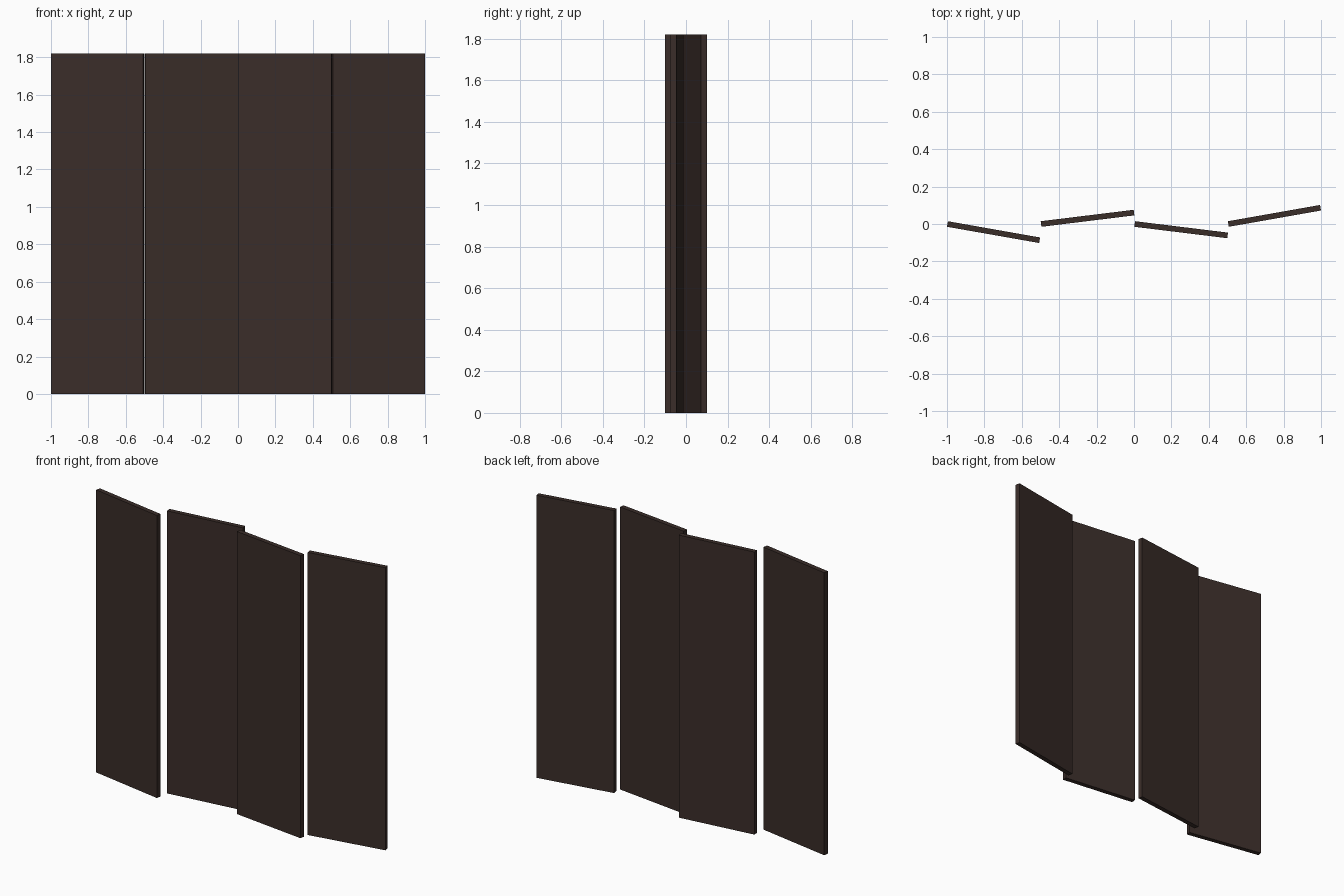
import bpy
from math import radians
from mathutils import Matrix

if "Cube" in bpy.data.objects:
    bpy.data.objects.remove(bpy.data.objects["Cube"])

WIDTH, THICK, HEIGHT = 0.5006, 0.03, 1.82
START = -0.9974

wood = bpy.data.materials.new("dark_wood")
wood.diffuse_color = (0.042, 0.026, 0.022, 1)
wood.use_nodes = True
wood.node_tree.nodes["Principled BSDF"].inputs["Base Color"].default_value = wood.diffuse_color


def panel(index, angle):
    """Flat board swung about its left edge, which sits on y = 0."""
    bpy.ops.mesh.primitive_cube_add(size=1)
    ob = bpy.context.object
    ob.name = f"screen_panel_{index + 1}"
    ob.data.transform(Matrix.Translation((WIDTH / 2, 0, HEIGHT / 2))
                      @ Matrix.Diagonal((WIDTH, THICK, HEIGHT, 1)))
    ob.location.x = START + index * WIDTH
    ob.rotation_euler.z = radians(angle)
    ob.data.materials.append(wood)


# four panels of the folding screen, swung alternately forward and back
for i, angle in enumerate((-10, 7, -7, 10)):
    panel(i, angle)
